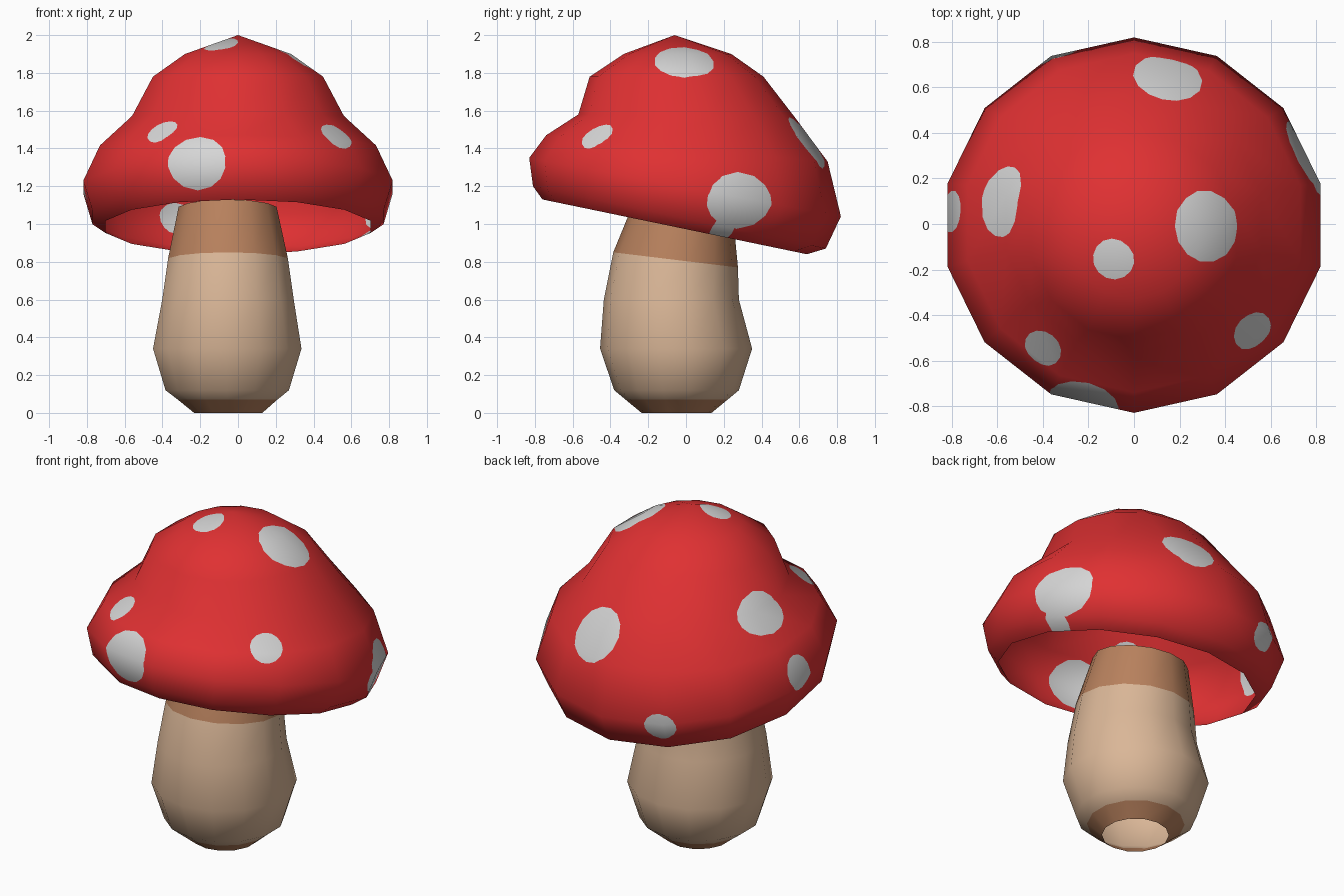
import bpy, bmesh, math
from mathutils import Vector

if "Cube" in bpy.data.objects:
    bpy.data.objects.remove(bpy.data.objects["Cube"])

SIDES = 14


def material(name, rgb):
    m = bpy.data.materials.new(name)
    m.diffuse_color = (*rgb, 1)
    m.use_nodes = True
    m.node_tree.nodes["Principled BSDF"].inputs["Base Color"].default_value = m.diffuse_color
    return m


red = material("cap red", (0.74, 0.03, 0.032))
white = material("spot white", (0.67, 0.67, 0.67))
tan = material("stem tan", (0.70, 0.47, 0.31))
brown = material("stem brown", (0.48, 0.22, 0.11))


def ring(bm, cx, y_front, y_back, z_front, z_back, rx):
    """Tilted ring of vertices between a front point and a back point."""
    out = []
    for k in range(SIDES):
        a = math.tau * k / SIDES - math.pi / 2
        t = (math.sin(a) + 1) / 2
        out.append(bm.verts.new((cx + rx * math.cos(a),
                                 y_front + (y_back - y_front) * t,
                                 z_front + (z_back - z_front) * t)))
    return out


def bridge(bm, low, high, mat=0):
    for k in range(SIDES):
        j = (k + 1) % SIDES
        f = bm.faces.new((low[k], low[j], high[j], high[k]))
        f.material_index = mat
        f.smooth = True


def finish(bm, name, mats):
    me = bpy.data.meshes.new(name)
    bm.to_mesh(me)
    bm.free()
    for m in mats:
        me.materials.append(m)
    ob = bpy.data.objects.new(name, me)
    bpy.context.collection.objects.link(ob)
    return ob


# Stem: open tube, brown at foot and neck
bm = bmesh.new()
stem_rings = [  # cx, y front, y back, z front, z back, radius
    (-0.052, -0.235, 0.135, 0.0, 0.0, 0.185),
    (-0.055, -0.32, 0.22, 0.07, 0.07, 0.27),
    (-0.057, -0.38, 0.28, 0.12, 0.12, 0.335),
    (-0.057, -0.455, 0.35, 0.34, 0.34, 0.403),
    (-0.053, -0.435, 0.28, 0.60, 0.60, 0.357),
    (-0.053, -0.385, 0.275, 0.85, 0.77, 0.325),
    (-0.055, -0.27, 0.25, 1.13, 1.03, 0.266),
]
rings = [ring(bm, *r) for r in stem_rings]
for i in range(len(rings) - 1):
    bridge(bm, rings[i], rings[i + 1], 1 if i in (0, 5) else 0)
finish(bm, "stem", [tan, brown])

# Cap: open hollow shell whose rings tilt more towards the rim
bm = bmesh.new()
cap_rings = [
    (0, -0.76, 0.64, 1.13, 0.84, 0.72),
    (0, -0.81, 0.74, 1.20, 0.87, 0.79),
    (0, -0.83, 0.82, 1.35, 1.04, 0.84),
    (0, -0.74, 0.75, 1.47, 1.33, 0.75),
    (0, -0.57, 0.58, 1.58, 1.56, 0.575),
    (0, -0.51, 0.41, 1.78, 1.78, 0.462),
    (0, -0.33, 0.24, 1.90, 1.90, 0.288),
]
rings = [ring(bm, *r) for r in cap_rings]
for a, b in zip(rings, rings[1:]):
    bridge(bm, a, b)
apex = bm.verts.new((0, -0.06, 2.0))
for k in range(SIDES):
    bm.faces.new((rings[-1][k], rings[-1][(k + 1) % SIDES], apex)).smooth = True
bm.normal_update()

# Remember the smooth normals so that cutting spots does not disturb shading
layer = bm.verts.layers.float_vector.new("keep_normal")
for v in bm.verts:
    v[layer] = v.normal
bmesh.ops.triangulate(bm, faces=bm.faces[:])


def cut_spot(centre, normal, ru, rv, n=14):
    """Clip an n-sided ellipse out of the surface and make it white."""
    c, w = Vector(centre), Vector(normal).normalized()
    u = Vector((0, 0, 1)).cross(w).normalized()
    v = w.cross(u)
    bm.normal_update()
    faces = [f for f in bm.faces if f.normal.dot(w) > 0.1
             and (f.calc_center_median() - c).length < 0.55]
    for k in range(n):
        a = math.tau * k / n
        ca, sa = math.cos(a), math.sin(a)
        support = math.hypot(ru * ca, rv * sa)
        d = (u * ca + v * sa).normalized()
        p = c + d * support
        geom = set(faces)
        for f in faces:
            geom.update(f.edges)
            geom.update(f.verts)
        res = bmesh.ops.bisect_plane(bm, geom=list(geom), dist=1e-5,
                                     plane_co=p, plane_no=d)
        pool = set(faces) | {g for g in res["geom"] if isinstance(g, bmesh.types.BMFace)}
        faces = [f for f in pool if f.is_valid
                 and (f.calc_center_median() - p).dot(d) < 0]
    for f in faces:
        f.material_index = 1


spots = [  # centre, outward direction, half width, half height
    ((-0.22, -0.78, 1.33), (-0.25, -1, 0.2), 0.155, 0.14),
    ((-0.40, -0.545, 1.49), (-0.32, -0.43, 0.84), 0.085, 0.085),
    ((0.52, -0.47, 1.465), (0.48, -0.43, 0.76), 0.09, 0.09),
    ((-0.09, -0.155, 1.95), (-0.1, -0.25, 1), 0.09, 0.09),
    ((0.32, -0.01, 1.86), (0.56, 0, 0.83), 0.155, 0.155),
    ((-0.58, 0.10, 1.55), (-0.7, 0.1, 0.7), 0.155, 0.125),
    ((0.15, 0.65, 1.44), (0.2, 0.8, 0.58), 0.15, 0.16),
    ((-0.80, 0.055, 1.23), (-1, 0.05, 0.15), 0.09, 0.10),
    ((-0.33, 0.72, 1.03), (-0.43, 0.9, 0), 0.09, 0.08),
    ((0.75, 0.285, 1.125), (0.93, 0.37, 0), 0.18, 0.145),
    ((0.74, 0.20, 0.97), (0.95, 0.3, 0), 0.06, 0.07),
]
for s in spots:
    cut_spot(*s)

bm.verts.ensure_lookup_table()
normals = [Vector(v[layer]).normalized() for v in bm.verts]
bm.verts.layers.float_vector.remove(layer)
cap = finish(bm, "cap", [red, white])
cap.data.normals_split_custom_set_from_vertices(normals)
